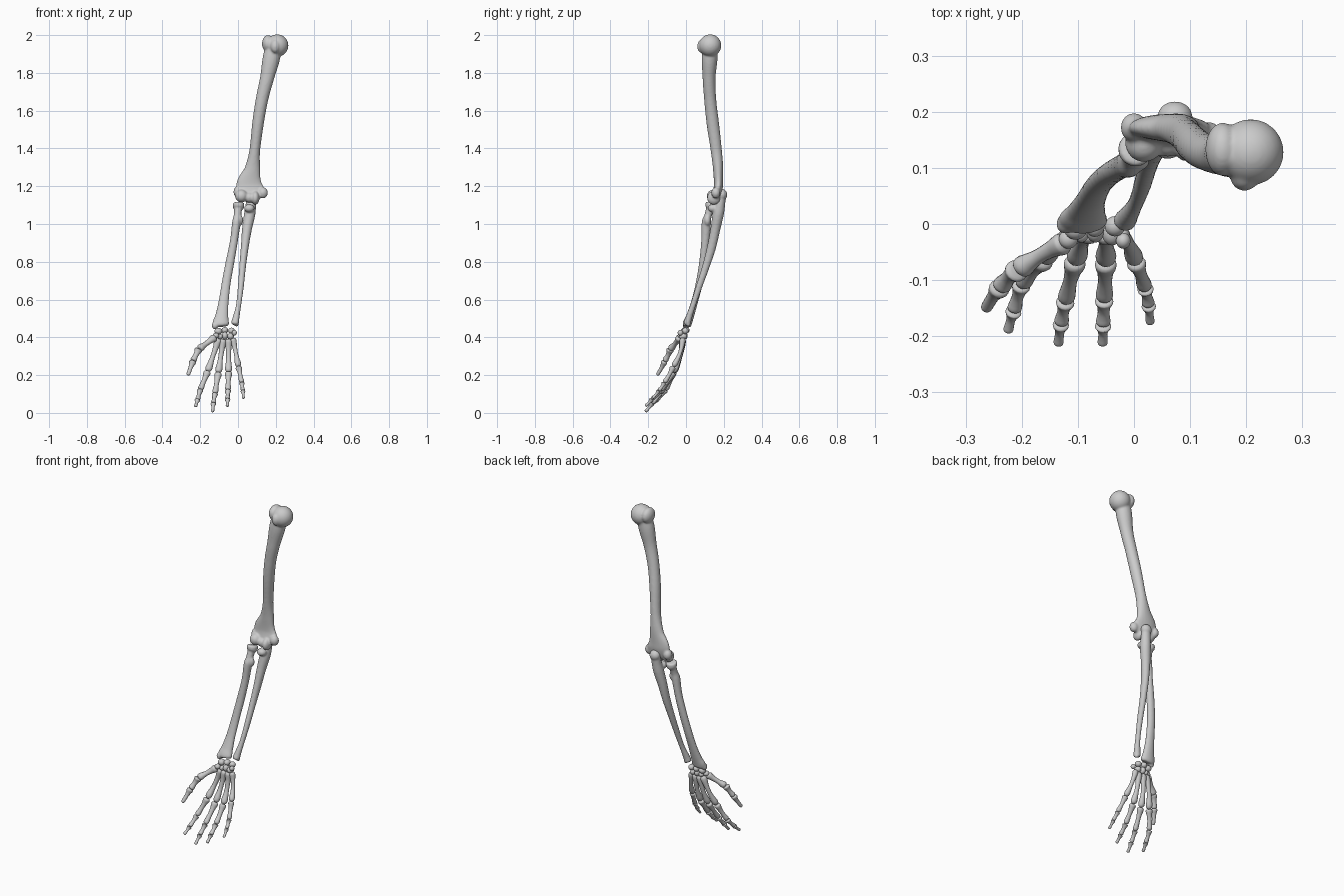
import bpy, bmesh, math
from mathutils import Vector, Matrix


def pchip(pts, per):
    """Smooth, overshoot-free interpolation of (x, y, z, rx, ry) points."""
    h = [max((Vector(b[:3]) - Vector(a[:3])).length, 1e-4) for a, b in zip(pts, pts[1:])]
    n, dims = len(pts), len(pts[0])
    d = [[(pts[i + 1][k] - pts[i][k]) / h[i] for k in range(dims)] for i in range(n - 1)]
    m = []
    for i in range(n):
        a, b = d[max(i - 1, 0)], d[min(i, n - 2)]
        m.append([0 if p * q <= 0 else 2 * p * q / (p + q) for p, q in zip(a, b)])
    out = []
    for i in range(n - 1):
        for s in range(per):
            t = s / per
            w = (2*t**3 - 3*t*t + 1, h[i]*(t**3 - 2*t*t + t), 3*t*t - 2*t**3, h[i]*(t**3 - t*t))
            out.append([w[0]*pts[i][k] + w[1]*m[i][k] + w[2]*pts[i + 1][k] + w[3]*m[i + 1][k]
                        for k in range(dims)])
    return out + [list(pts[-1])]


def loft(bm, pts, per=6, sides=20):
    """Skin elliptical rings along a path."""
    rows = pchip(pts, per)
    rings = []
    for i, r in enumerate(rows):
        tan = Vector(rows[min(i + 1, len(rows) - 1)][:3]) - Vector(rows[max(i - 1, 0)][:3])
        tan.normalize()
        u = Vector((1, 0, 0)) - tan * tan.x
        u.normalize()
        v = tan.cross(u)
        rings.append([bm.verts.new(Vector(r[:3]) + u * r[3] * math.cos(a) + v * r[4] * math.sin(a))
                      for a in (2 * math.pi * j / sides for j in range(sides))])
    for a, b in zip(rings, rings[1:]):
        for j in range(sides):
            k = (j + 1) % sides
            bm.faces.new((a[j], a[k], b[k], b[j]))
    bm.faces.new(rings[0])
    bm.faces.new(rings[-1])


def blob(bm, c, r):
    """Ellipsoid lump."""
    r = r if isinstance(r, tuple) else (r, r, r)
    bmesh.ops.create_uvsphere(bm, u_segments=24, v_segments=16, radius=1,
                              matrix=Matrix.Translation(c) @ Matrix.Diagonal((*r, 1)))


def finish(name, bm, fuse=False):
    bmesh.ops.recalc_face_normals(bm, faces=bm.faces)
    me = bpy.data.meshes.new(name)
    bm.to_mesh(me)
    bm.free()
    me.polygons.foreach_set("use_smooth", [True] * len(me.polygons))
    ob = bpy.data.objects.new(name, me)
    bpy.context.collection.objects.link(ob)
    if fuse:
        rm = ob.modifiers.new("fuse", 'REMESH')
        rm.mode, rm.voxel_size, rm.use_smooth_shade = 'VOXEL', 0.005, True
        sm = ob.modifiers.new("soften", 'SMOOTH')
        sm.factor, sm.iterations = 0.5, 6
    return ob


def long_bone(name, path, lumps):
    bm = bmesh.new()
    loft(bm, path)
    for c, r in lumps:
        blob(bm, c, r)
    finish(name, bm, True)


# upper arm bone: shaft, ball head, tubercles, condyles
long_bone("humerus", [
    (.19, .128, 1.95, .04, .04), (.177, .125, 1.88, .046, .042), (.153, .122, 1.77, .037, .034),
    (.127, .128, 1.66, .033, .032), (.107, .141, 1.54, .031, .033), (.09, .159, 1.4, .028, .03),
    (.076, .17, 1.29, .042, .027), (.06, .172, 1.21, .07, .024), (.065, .163, 1.16, .078, .024),
    (.065, .155, 1.14, .07, .02)],
    [((.208, .128, 1.945), .059), ((.158, .133, 1.955), (.031, .048, .045)),
     ((.197, .083, 1.94), (.025, .024, .035)),
     ((.018, .145, 1.148), (.034, .035, .034)), ((.06, .148, 1.14), (.03, .028, .027)),
     ((.092, .147, 1.138), (.022, .036, .036)), ((.132, .158, 1.165), (.026, .024, .03)),
     ((0, .172, 1.17), (.024, .026, .03))])

# forearm bone, thumb side: disc head, neck, tuberosity, flared wrist end
long_bone("radius", [
    (.003, .135, 1.113, .026, .026), (.003, .134, 1.108, .031, .031), (.002, .132, 1.09, .031, .031),
    (0, .126, 1.075, .021, .021), (-.003, .117, 1.045, .02, .02), (-.008, .108, 1.01, .023, .025),
    (-.02, .103, .92, .021, .022), (-.042, .09, .8, .023, .02), (-.062, .071, .69, .024, .019),
    (-.076, .046, .59, .027, .018), (-.086, .021, .51, .036, .021), (-.091, .006, .47, .045, .024),
    (-.09, .003, .458, .038, .02)],
    [((.008, .113, 1.02), (.02, .018, .03)), ((-.122, .0, .462), (.017, .018, .02))])

# forearm bone, little-finger side: hooked elbow end, tapering shaft
long_bone("ulna", [
    (.072, .188, 1.15, .028, .024), (.069, .182, 1.11, .028, .026), (.063, .172, 1.06, .03, .03),
    (.047, .155, .97, .026, .026), (.036, .136, .88, .021, .024), (.025, .107, .78, .018, .02),
    (.015, .07, .67, .016, .017), (.003, .037, .57, .014, .015), (-.012, .012, .495, .019, .018),
    (-.016, .006, .475, .021, .02), (-.017, .004, .467, .015, .015)],
    [((.073, .19, 1.155), (.032, .029, .031)), ((.06, .142, 1.083), (.028, .027, .022)),
     ((-.008, .012, .467), .011)])

# wrist bones
carpals = {
    "scaphoid": ((-.104, -.008, .432), (.021, .02, .018)),
    "lunate": ((-.07, -.002, .437), (.018, .021, .017)),
    "triquetrum": ((-.034, -.004, .434), (.018, .018, .017)),
    "pisiform": ((-.019, -.03, .424), (.013, .014, .015)),
    "trapezium": ((-.117, -.027, .409), (.017, .017, .015)),
    "trapezoid": ((-.094, -.015, .403), (.014, .018, .014)),
    "capitate": ((-.069, -.012, .408), (.016, .021, .021)),
    "hamate": ((-.039, -.016, .405), (.018, .022, .018))}
for name, (c, r) in carpals.items():
    bm = bmesh.new()
    blob(bm, c, r)
    finish(name, bm)


def small_bone(name, a, b, base, shaft, head, bow=0.0):
    """Finger bone: flared base, waist, rounded head, slight dorsal bow."""
    a, b = Vector(a), Vector(b)
    prof = [(.0, base * .6), (.025, base * .85), (.08, base), (.15, base * .95),
            (.3, (base + shaft) / 2 * .92), (.55, shaft), (.75, (shaft + head) / 2),
            (.88, head), (.94, head * .92), (.98, head * .65), (1, head * .25)]
    pts = []
    for t, r in prof:
        p = a.lerp(b, t)
        p.y += bow * 4 * t * (1 - t)
        pts.append((*p, r, r * .92))
    bm = bmesh.new()
    loft(bm, pts, per=3, sides=16)
    finish(name, bm)


# digits: joint positions from wrist to tip
digits = {
    "thumb": [(-.122, -.033, .401), (-.207, -.082, .338), (-.238, -.113, .275), (-.265, -.153, .2)],
    "index": [(-.102, -.018, .392), (-.16, -.064, .22), (-.2, -.108, .122), (-.214, -.155, .07),
              (-.225, -.193, .034)],
    "middle": [(-.078, -.018, .39), (-.104, -.066, .212), (-.122, -.138, .103), (-.13, -.178, .052),
               (-.135, -.216, .006)],
    "ring": [(-.05, -.02, .39), (-.05, -.068, .215), (-.053, -.135, .12), (-.055, -.18, .073),
             (-.056, -.216, .036)],
    "little": [(-.027, -.018, .395), (.003, -.068, .245), (.02, -.115, .16), (.026, -.145, .118),
               (.029, -.178, .077)]}
sizes = [(.019, .0125, .0185), (.0195, .0125, .0155), (.0165, .0105, .013), (.0145, .008, .009)]
for digit, joints in digits.items():
    thumb = digit == "thumb"
    names = ["metacarpal", "proximal_phalanx"] + ([] if thumb else ["middle_phalanx"]) + ["distal_phalanx"]
    k = {"thumb": 1.1, "little": .88}.get(digit, 1)
    for i, part in enumerate(names):
        s = sizes[3 if part.startswith("distal") else i]
        if thumb and i == 2:
            s = (.017, .01, .0095)
        small_bone(digit + "_" + part, joints[i], joints[i + 1], *(v * k for v in s),
                   bow=.012 if i == 0 and not thumb else .003)
